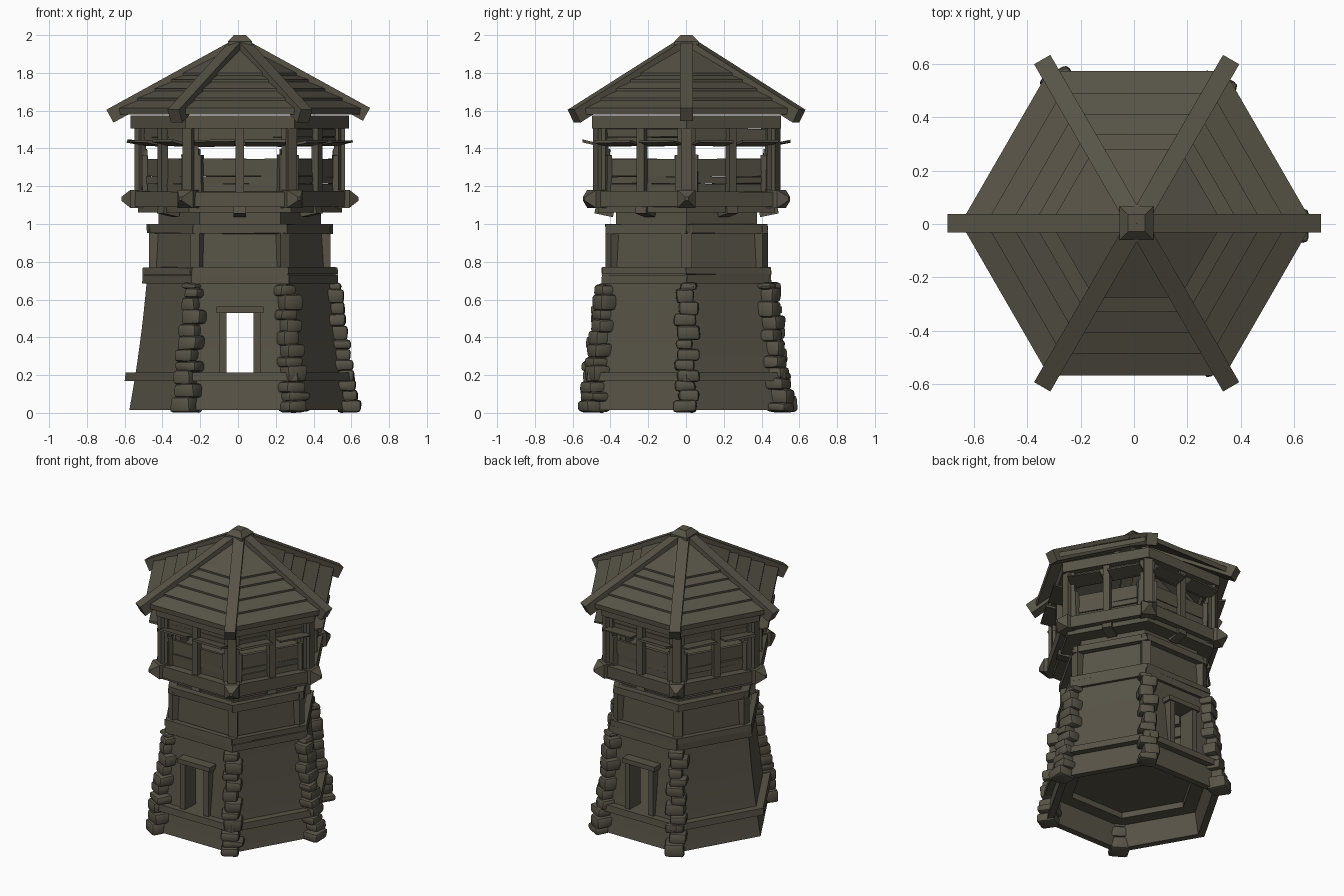
import bpy, bmesh, math, random
from mathutils import Matrix, Vector

if "Cube" in bpy.data.objects:
    bpy.data.objects.remove(bpy.data.objects["Cube"])

random.seed(4)
CENTRE = Matrix.Translation((0.01, 0.003, 0))
mat = bpy.data.materials.new("weathered_brown")
mat.diffuse_color = (0.095, 0.086, 0.062, 1)
mat.use_nodes = True
mat.node_tree.nodes["Principled BSDF"].inputs["Base Color"].default_value = mat.diffuse_color
parts = {}


def mesh_of(name):
    return parts.setdefault(name, bmesh.new())


def box(name, size, loc, ang=0, pitch=0, taper=1, jitter=0):
    """Box in a radial frame: x outward, y along the wall, z up."""
    bm = mesh_of(name)
    m = (CENTRE @ Matrix.Rotation(math.radians(ang), 4, 'Z')
         @ Matrix.Translation(loc) @ Matrix.Rotation(pitch, 4, 'Y'))
    for v in bmesh.ops.create_cube(bm, size=1)['verts']:
        t = taper if v.co.x > 0 else 1
        co = Vector((v.co.x * size[0], v.co.y * size[1] * t, v.co.z * size[2] * t))
        v.co = m @ (co + Vector([random.uniform(-jitter, jitter) for _ in range(3)]))


def ring(name, profile, n=6, phase=0):
    """Sweep a closed (radius, z) outline round an n-sided plan."""
    bm = mesh_of(name)
    loops = []
    for k in range(n):
        a = phase + 2 * math.pi * k / n
        loops.append([bm.verts.new(CENTRE @ Vector((r * math.cos(a), r * math.sin(a), z)))
                      for r, z in profile])
    m = len(profile)
    new = []
    for k in range(n):
        p, q = loops[k], loops[(k + 1) % n]
        for i in range(m):
            j = (i + 1) % m
            new.append(bm.faces.new((p[i], q[i], q[j], p[j])))
    bmesh.ops.recalc_face_normals(bm, faces=new)


def wall_r(z):
    """Flared corner radius of the lower wall."""
    t = (0.7 - z) / 0.7
    return 0.493 + 0.06 * t + 0.035 * t * t


CORNERS = range(0, 360, 60)
FACES = range(30, 390, 60)

# lower flared wall, hollow
zs = [0.015 + 0.675 * i / 8 for i in range(9)]
ring("lower_wall", [(wall_r(z), z) for z in zs] + [(wall_r(z) - 0.05, z) for z in reversed(zs)])

# ground floor, recessed on its underside
ring("ground_floor", [(0.53, 0.165), (0.53, 0.212), (0.001, 0.212), (0.001, 0.205), (0.41, 0.205), (0.41, 0.165)])

# belts and upper wall
ring("lower_belt", [(0.61, 0.17), (0.605, 0.215), (0.50, 0.215), (0.50, 0.17)])
ring("middle_belt", [(0.508, 0.69), (0.503, 0.765), (0.42, 0.765), (0.42, 0.69)])
ring("upper_wall", [(0.460, 0.76), (0.447, 0.98), (0.43, 1.0), (0.43, 1.07), (0.38, 1.07), (0.38, 0.76)])
ring("upper_belt", [(0.482, 0.955), (0.482, 0.995), (0.41, 0.995), (0.41, 0.955)])
for a in FACES:
    for z, h in ((0.708, 0.048), (0.752, 0.036)):
        box("middle_belt_boards", (0.04, 0.515, h), (0.427, random.uniform(-.006, .006), z), a, jitter=0.003)
    box("upper_belt_boards", (0.035, 0.49, 0.048), (0.411, 0, 0.974), a, jitter=0.003)
for a in CORNERS:
    box("upper_wall_posts", (0.06, 0.058, 0.26), (0.45, 0, 0.86), a)

# corner stones, all corners but the left one
for a in CORNERS:
    if a == 180:
        continue
    z = 0.004
    i = 0
    while z < 0.66:
        h = min(random.uniform(0.05, 0.09), 0.69 - z)
        k = 1 - 0.3 * z
        w = random.uniform(0.10, 0.14) * k
        box("corner_stones", (0.13 * k, w, h),
            (wall_r(z + h / 2) - 0.010 + random.uniform(-.008, .010), (0.010 if i % 2 else -0.010), z + h / 2),
            a + 0.01, jitter=0.006)
        z += h * 0.9
        i += 1
bm = parts["corner_stones"]
bmesh.ops.bevel(bm, geom=list(bm.edges), offset=0.019, segments=2, profile=0.5, affect='EDGES')

# door frames front and back
for a in (90, 270):
    for s in (-1, 1):
        box("door_frames", (0.12, 0.037, 0.325), (0.438, s * 0.0905, 0.37), a)
    box("door_frames", (0.13, 0.25, 0.032), (0.441, 0, 0.546), a)

# gallery floor, joists and ring beams
ring("gallery_floor", [(0.54, 1.06), (0.54, 1.095), (0.001, 1.095), (0.001, 1.06)])
for a in FACES:
    box("floor_joists", (0.10, 0.065, 0.04), (0.435, 0, 1.066), a, pitch=-0.2)
    box("gallery_beams", (0.09, 0.56, 0.08), (0.46, 0, 1.132), a, jitter=0.003)
for a in CORNERS:
    box("beam_ends", (0.16, 0.095, 0.095), (0.50, 0, 1.133), a)
    box("beam_ends", (0.048, 0.095, 0.095), (0.604, 0, 1.133), a, taper=0.2)

# gallery posts, railings, lintels and raised shutters
for a in CORNERS:
    box("gallery_posts", (0.055, 0.055, 0.36), (0.53, 0, 1.335), a)
    box("corner_boards", (0.03, 0.12, 0.20), (0.505, 0, 1.265), a, jitter=0.004)
    box("corner_boards", (0.03, 0.075, 0.05), (0.505, 0, 1.37), a, jitter=0.004)
for a in FACES:
    box("gallery_posts", (0.04, 0.045, 0.36), (0.472, 0, 1.335), a)
    for s in (-1, 1):
        box("gallery_posts", (0.03, 0.03, 0.36), (0.462, s * 0.235, 1.335), a)
        for z, h in ((1.19, 0.045), (1.232, 0.036), (1.299, 0.092)):
            box("railing_boards", (0.02, 0.25, h), (0.445 + random.uniform(-.005, .005), s * 0.125, z),
                a, jitter=0.003)
        box("raised_shutters", (0.105, 0.215, 0.012), (0.498, s * 0.135, 1.428), a,
            pitch=random.uniform(-0.28, -0.15), jitter=0.003)
    for z in (1.436, 1.482):
        box("lintel_boards", (0.02, 0.52, 0.044), (0.448, 0, z), a, jitter=0.003)
ring("roof_plate", [(0.578, 1.505), (0.578, 1.575), (0.49, 1.575), (0.49, 1.505)])

# overlapping roof boards
R = [0.655, 0.56, 0.468, 0.381, 0.318, 0.012]
for r0, r1 in zip(R, R[1:]):
    z0, z1 = 1.962 - 0.55 * r0, 1.962 - 0.55 * r1
    ring("roof_boards", [(r0, z0 - 0.022), (r0 + 0.003, z0 + 0.012), (r1, z1), (r1, z1 - 0.022)])

# hip beams and peak cap
for a in CORNERS:
    cut = 0.01 if a == 0 else 0
    box("hip_beams", (0.81 - 2 * cut, 0.07, 0.078), (0.333 - 0.876 * cut, 0, 1.766 + 0.482 * cut), a,
        pitch=math.atan(0.55))
ring("peak_cap", [(0.001, 1.93), (0.09, 1.935), (0.09, 1.967), (0.045, 2.0), (0.001, 2.0)],
     4, math.pi / 4)

# turn the collected parts into objects
for name, bm in parts.items():
    me = bpy.data.meshes.new(name)
    bmesh.ops.recalc_face_normals(bm, faces=list(bm.faces))
    bm.to_mesh(me)
    bm.free()
    me.materials.append(mat)
    ob = bpy.data.objects.new(name, me)
    bpy.context.collection.objects.link(ob)
    if name in ("lower_wall", "corner_stones"):
        me.shade_smooth()
        me.set_sharp_from_angle(angle=math.radians(35))

# doorway cut straight through the lower wall
bpy.ops.mesh.primitive_cube_add(size=1, location=(0.01, 0, 0.3725))
cutter = bpy.context.object
cutter.name = "doorway_cutter"
cutter.scale = (0.144, 1.6, 0.315)
cutter.hide_render = True
cutter.display_type = 'WIRE'
mod = bpy.data.objects["lower_wall"].modifiers.new("doorway", 'BOOLEAN')
mod.operation = 'DIFFERENCE'
mod.solver = 'EXACT'
mod.object = cutter
